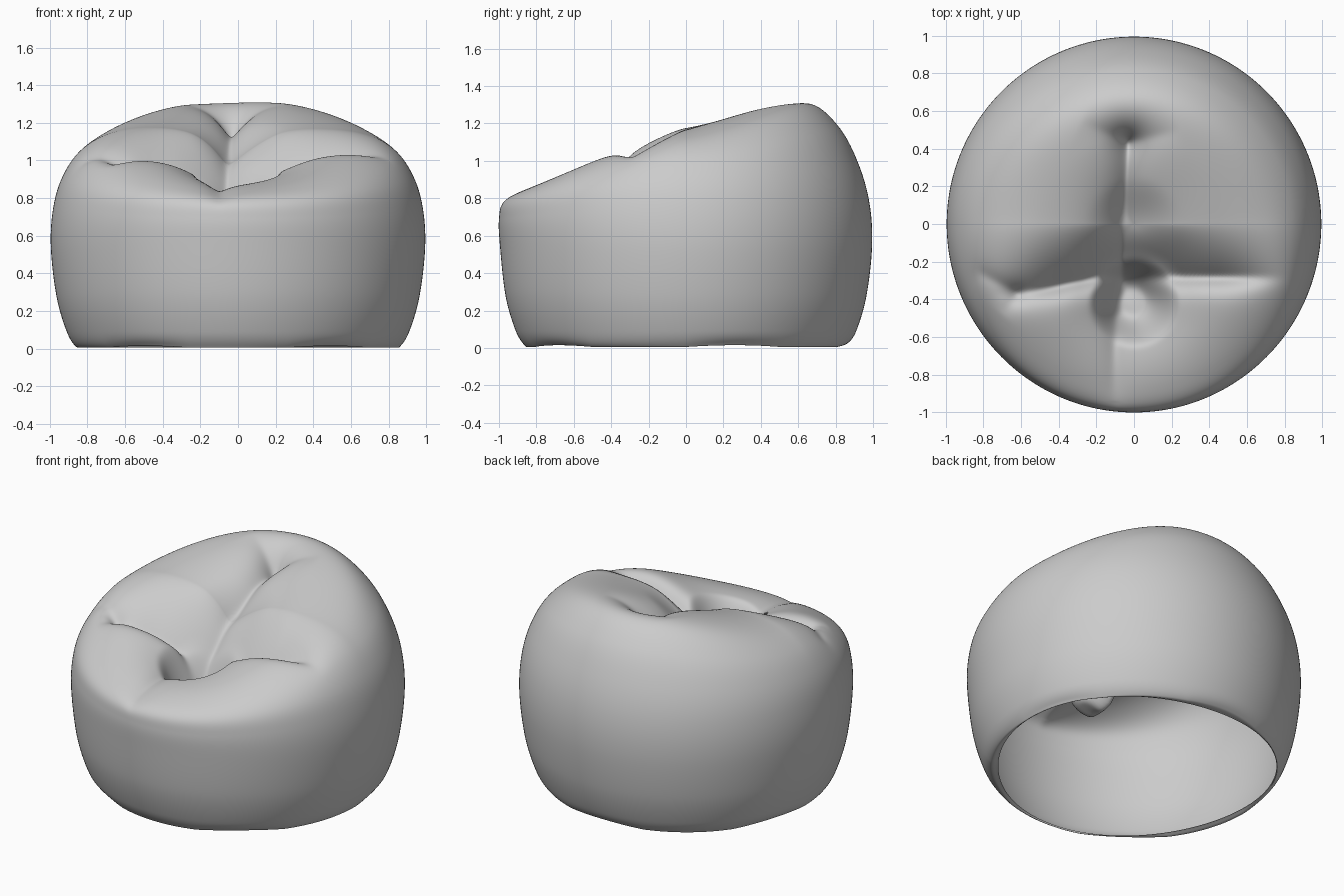
import bpy, bmesh, math
from mathutils import Vector

if "Cube" in bpy.data.objects:
    bpy.data.objects.remove(bpy.data.objects["Cube"])

N_AROUND, N_SEG = 320, 15

# Cross-section profiles (radius, height) from the open hem up to the centre
WALL = [(0.83, 0.015), (0.86, 0.01), (0.91, 0.09), (0.965, 0.28), (0.995, 0.55)]
FRONT = WALL + [(1.0, 0.69), (0.975, 0.785), (0.87, 0.855), (0.70, 0.92), (0.5, 0.96), (0.25, 1.0), (0, 1.12)]
SIDE = WALL + [(0.98, 0.76), (0.93, 0.92), (0.84, 1.05), (0.70, 1.14), (0.5, 1.19), (0.25, 1.19), (0, 1.12)]
BACK = WALL + [(0.98, 0.78), (0.92, 0.99), (0.82, 1.18), (0.67, 1.315), (0.48, 1.315), (0.25, 1.24), (0, 1.12)]


def smooth(a, b, x):
    t = min(1, max(0, (x - a) / (b - a)))
    return t * t * (3 - 2 * t)


def spline(pts):
    """Catmull-Rom curve through the points."""
    out = []
    p = [2 * pts[0] - pts[1]] + pts + [Vector((-pts[-2].x, pts[-2].y))]
    for i in range(1, len(p) - 2):
        a, b, c, d = p[i - 1:i + 3]
        for k in range(N_SEG):
            t = k / N_SEG
            out.append(0.5 * (2 * b + (c - a) * t + (2 * a - 5 * b + 4 * c - d) * t * t
                              + (3 * b - a - 3 * c + d) * t ** 3))
    return out + [pts[-1]]


def falloff(d, width):
    """Valley shape with a slightly rounded bottom."""
    return math.exp(-(math.sqrt(d * d + 0.0002) - 0.014) / width)


def groove(x, y, a, b, depth_a, depth_b, width):
    """Cloth crease along the segment a-b."""
    p, a, b = Vector((x, y)), Vector(a), Vector(b)
    t = min(1, max(0, (p - a).dot(b - a) / (b - a).length_squared))
    d = (p - a.lerp(b, t)).length
    return (depth_a + (depth_b - depth_a) * t) * falloff(d, width)


def dent(x, y):
    """How far the folds pull the top surface down."""
    r = math.hypot(x, y + 0.42)
    # cross seam: steep on the front lobe, soft on the seat lobes
    u = y + 0.285 + 0.08 * smooth(-0.1, -0.65, x) * 1.0
    along = (1 - smooth(0.4, 0.82, abs(x - 0.03))) * (0.4 + 0.6 * smooth(0.1, 0.3, r))
    z = 0.15 * along * falloff(u, 0.15 if u > 0 else 0.045)
    # seam between the two seat lobes
    z += groove(x, y, (-0.07, -0.3), (-0.03, 0.43), 0.11, 0.12, 0.085)
    # small folds at the seam ends
    z += groove(x, y, (-0.03, 0.43), (-0.28, 0.54), 0.05, 0.0, 0.07)
    z += groove(x, y, (-0.03, 0.43), (0.25, 0.5), 0.04, 0.0, 0.07)
    z += groove(x, y, (-0.62, -0.37), (-0.8, -0.27), 0.03, 0.02, 0.04)
    z += groove(x, y, (-0.62, -0.38), (-0.7, -0.48), 0.03, 0.0, 0.04)
    # front groove running to the tip
    z += groove(x, y, (-0.1, -0.5), (-0.1, -1.0), 0.07, 0.02, 0.07)
    # deep gathered pit with a rounded floor
    z += 0.08 * math.exp(-(r / 0.33) ** 2)
    z += 0.26 * (1 - smooth(0.06, 0.24, r))
    return z


# Bean bag shell, open underneath
bm = bmesh.new()
rings = []
for i in range(N_AROUND):
    ang = 2 * math.pi * i / N_AROUND
    c, s = math.cos(ang), math.sin(ang)
    w = abs(s) ** 1.45
    other = BACK if s > 0 else FRONT
    pts = [Vector(p).lerp(Vector(q), w) for p, q in zip(SIDE, other)]
    pts[0].x += 0.02 * math.sin(3 * ang + 0.5)
    pts[1].y += 0.012 * max(0, math.sin(5 * ang))
    col = []
    for n, p in enumerate(spline(pts)):
        x, y, z = p.x * c, p.x * s, max(p.y, 0)
        if n > 4 * N_SEG:
            z -= dent(x, y) * smooth(0.68, 0.88, p.y)
        col.append(bm.verts.new((x, y, z)))
    rings.append(col)
for i in range(N_AROUND):
    a, b = rings[i], rings[(i + 1) % N_AROUND]
    for j in range(len(a) - 1):
        bm.faces.new((a[j], b[j], b[j + 1], a[j + 1]))
bmesh.ops.remove_doubles(bm, verts=bm.verts, dist=0.0003)
bmesh.ops.recalc_face_normals(bm, faces=bm.faces)

# Ease the grooves so the cloth looks soft
top = [v for v in bm.verts if v.co.z > 0.4 and v.co.xy.length < 0.95]
for _ in range(3):
    bmesh.ops.smooth_vert(bm, verts=top, factor=0.5, use_axis_z=True)

mesh = bpy.data.meshes.new("bean_bag")
bm.to_mesh(mesh)
bm.free()
bag = bpy.data.objects.new("bean_bag", mesh)
bpy.context.collection.objects.link(bag)
bpy.context.view_layer.objects.active = bag
bag.select_set(True)
bpy.ops.object.shade_smooth_by_angle(angle=math.radians(60))
